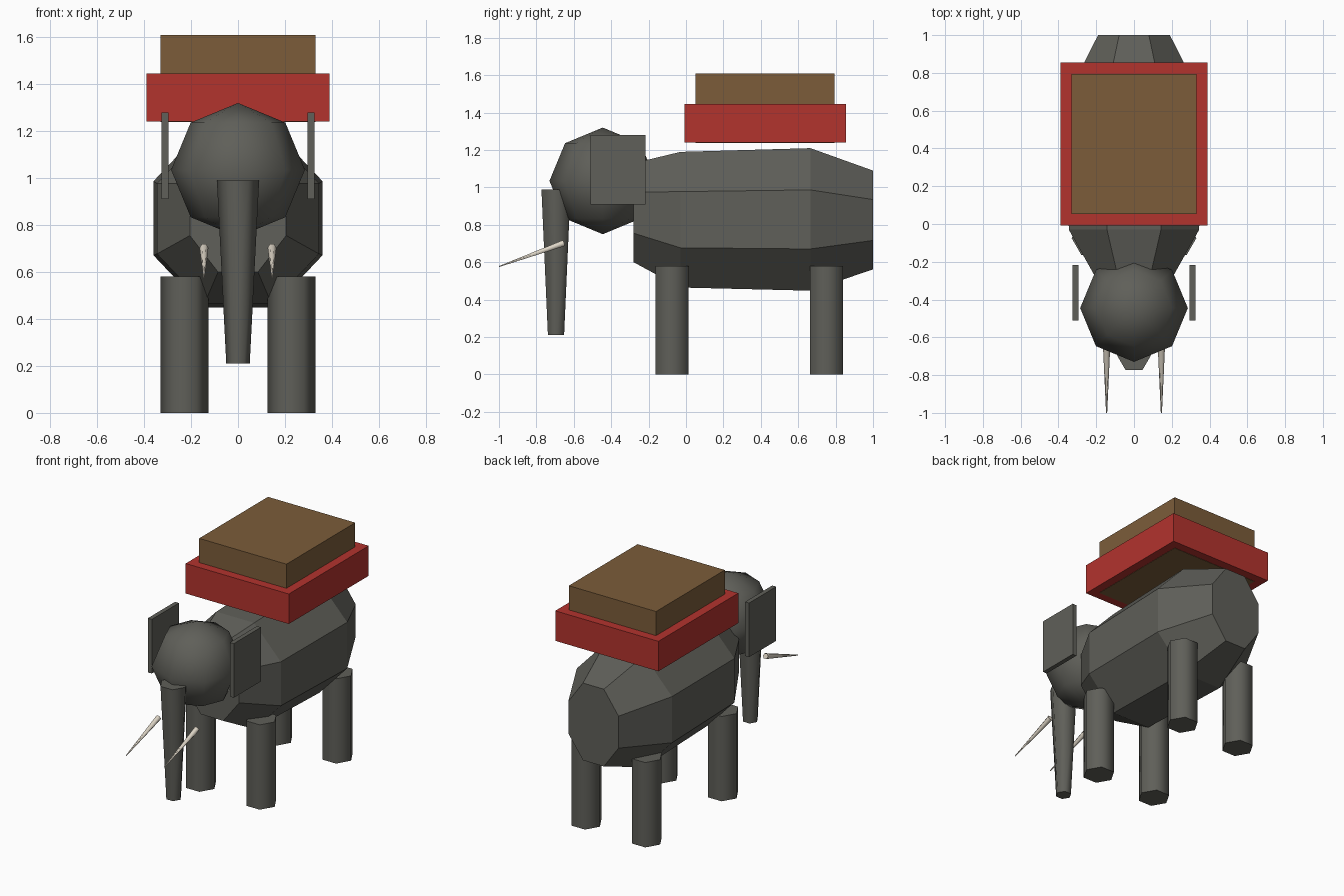
import bpy, bmesh
from math import pi, radians, cos, sin
from mathutils import Vector

cube = bpy.data.objects.get("Cube")
if cube:
    bpy.data.objects.remove(cube, do_unlink=True)


def material(name, rgb):
    m = bpy.data.materials.new(name)
    m.use_nodes = True
    color = (*rgb, 1)
    m.diffuse_color = color
    node = next(n for n in m.node_tree.nodes if n.type == 'BSDF_PRINCIPLED')
    node.inputs["Base Color"].default_value = color
    return m


grey = material("hide grey", (0.115, 0.115, 0.1))
red = material("blanket red", (0.45, 0.033, 0.027))
brown = material("crate brown", (0.2, 0.108, 0.042))
ivory = material("ivory", (0.72, 0.66, 0.56))


def finish(bm, name, mat, smooth_angle=None):
    bmesh.ops.recalc_face_normals(bm, faces=bm.faces)
    mesh = bpy.data.meshes.new(name)
    bm.to_mesh(mesh)
    bm.free()
    mesh.materials.append(mat)
    obj = bpy.data.objects.new(name, mesh)
    bpy.context.collection.objects.link(obj)
    if smooth_angle:
        bpy.ops.object.select_all(action='DESELECT')
        obj.select_set(True)
        bpy.context.view_layer.objects.active = obj
        bpy.ops.object.shade_smooth_by_angle(angle=radians(smooth_angle))
    return obj


def loft(name, mat, rings, smooth_angle=None):
    """Skin closed rings of points and cap both ends."""
    bm = bmesh.new()
    loops = [[bm.verts.new(p) for p in ring] for ring in rings]
    n = len(loops[0])
    for a, b in zip(loops, loops[1:]):
        for i in range(n):
            j = (i + 1) % n
            bm.faces.new((a[i], a[j], b[j], b[i]))
    bm.faces.new(loops[0])
    bm.faces.new(loops[-1])
    return finish(bm, name, mat, smooth_angle)


def tapered(name, mat, start, end, r1, r2):
    """Six-sided tapered post between two points, corners toward +x and -x."""
    start, end = Vector(start), Vector(end)
    side = Vector((1, 0, 0))
    other = (end - start).cross(side).normalized()
    rings = [[c + r * (cos(k * pi / 3) * side + sin(k * pi / 3) * other)
              for k in range(6)] for c, r in ((start, r1), (end, r2))]
    return loft(name, mat, rings, 65)


def box(name, mat, low, high):
    bm = bmesh.new()
    bmesh.ops.create_cube(bm, size=1)
    for v in bm.verts:
        v.co = [lo + (c + 0.5) * (hi - lo) for c, lo, hi in zip(v.co, low, high)]
    return finish(bm, name, mat)


# Body: octagonal sections (y, half width, bottom, top)
sections = [(-0.28, 0.205, 0.60, 1.13), (-0.03, 0.345, 0.465, 1.19),
            (0.665, 0.36, 0.448, 1.21), (1.0, 0.19, 0.562, 1.09)]
body_rings = []
for y, w, lo, hi in sections:
    angles = [pi / 8 + k * pi / 4 for k in range(8)]
    scale = 1 / cos(pi / 8)
    body_rings.append([(w * scale * cos(a), y, (lo + hi) / 2 + (hi - lo) / 2 * scale * sin(a))
                       for a in angles])
loft("body", grey, body_rings)

# Head
bm = bmesh.new()
bmesh.ops.create_uvsphere(bm, u_segments=8, v_segments=4, radius=0.285)
bmesh.ops.translate(bm, verts=bm.verts, vec=(0, -0.445, 1.035))
finish(bm, "head", grey, 65)

# Trunk
tapered("trunk", grey, (0, -0.695, 0.99), (0, -0.695, 0.21), 0.09, 0.05)

# Paired legs, ears and tusks
for side, s in (("left", 1), ("right", -1)):
    for end, y in (("front", -0.075), ("back", 0.75)):
        tapered(f"{end}_{side}_leg", grey, (s * 0.228, y, 0.58), (s * 0.228, y, 0), 0.102, 0.102)
    x1, x2 = sorted((s * 0.295, s * 0.325))
    box(f"{side}_ear", grey, (x1, -0.51, 0.91), (x2, -0.217, 1.28))
    tapered(f"{side}_tusk", ivory, (s * 0.145, -0.652, 0.703), (s * 0.145, -1.0, 0.577), 0.019, 0.003)

# Blanket and the crate sunk through it
box("blanket", red, (-0.39, -0.008, 1.24), (0.39, 0.855, 1.445))
box("crate", brown, (-0.33, 0.052, 1.238), (0.33, 0.795, 1.61))
